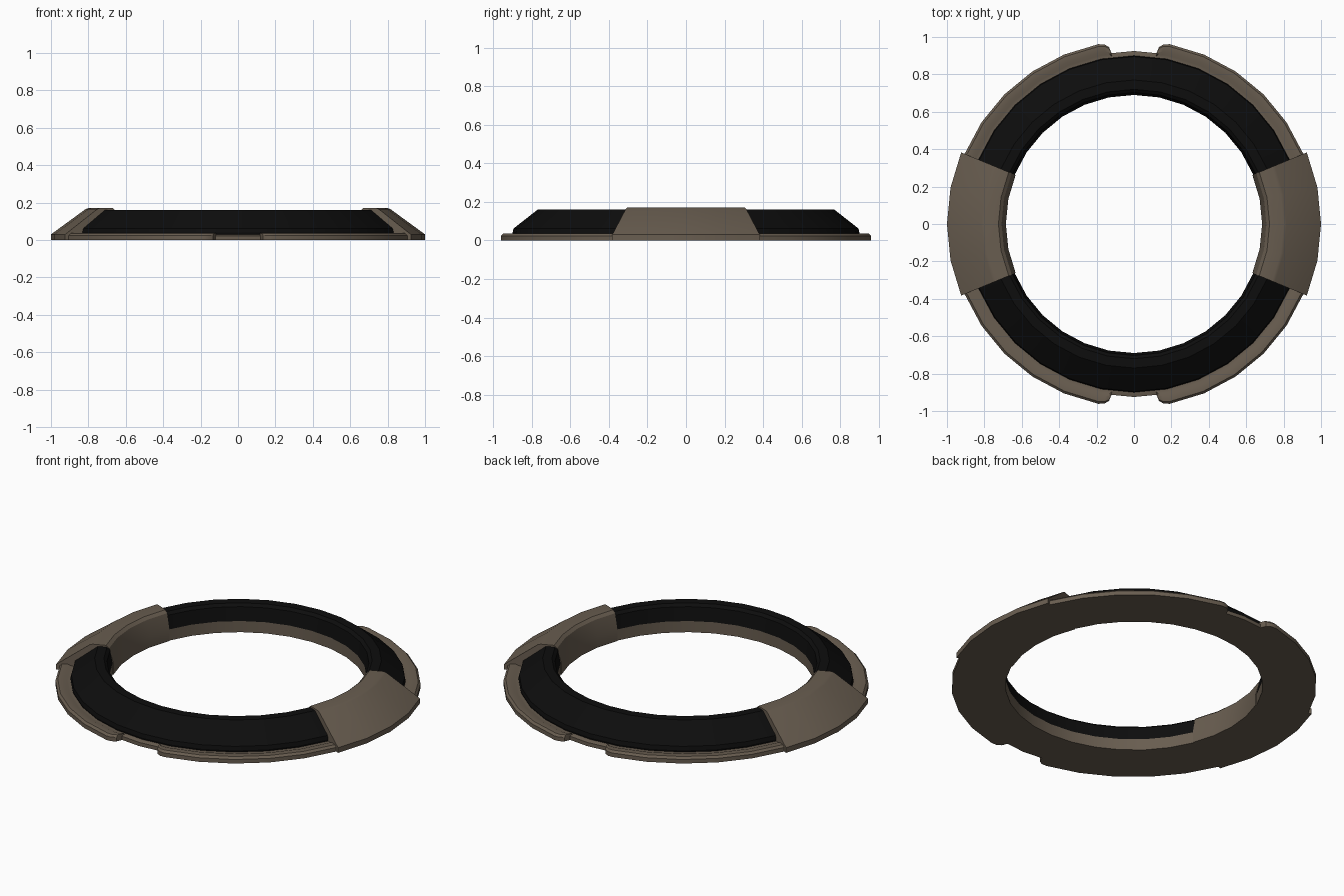
import bpy, bmesh, math

if "Cube" in bpy.data.objects:
    bpy.data.objects.remove(bpy.data.objects["Cube"])

STEP = 11.25  # the ring is a 32-gon


def material(name, rgb):
    m = bpy.data.materials.new(name)
    m.diffuse_color = (*rgb, 1)
    m.use_nodes = True
    m.node_tree.nodes["Principled BSDF"].inputs["Base Color"].default_value = m.diffuse_color
    return m


BROWN = material("brown", (0.14, 0.11, 0.08))
BLACK = material("black", (0.004, 0.004, 0.004))


def arc(name, profile, stations, mat, sx=1, sy=1):
    """Sweep an (r, z) profile over (angle, width scale) stations, with capped ends."""
    bm = bmesh.new()
    r0 = min(r for r, z in profile)
    rows = []
    for deg, s in stations:
        a = math.radians(deg)
        row = []
        for r, z in profile:
            r = r0 + (r - r0) * s
            row.append(bm.verts.new((sx * r * math.cos(a), sy * r * math.sin(a), z)))
        rows.append(row)
    n = len(profile)
    for p, q in zip(rows, rows[1:]):
        for i in range(n):
            j = (i + 1) % n
            bm.faces.new((p[i], p[j], q[j], q[i]))
    bm.faces.new(rows[0])
    bm.faces.new(rows[-1])
    bmesh.ops.recalc_face_normals(bm, faces=bm.faces)
    me = bpy.data.meshes.new(name)
    bm.to_mesh(me)
    bm.free()
    me.materials.append(mat)
    ob = bpy.data.objects.new(name, me)
    bpy.context.collection.objects.link(ob)
    bpy.ops.object.select_all(action='DESELECT')
    ob.select_set(True)
    bpy.context.view_layer.objects.active = ob
    bpy.ops.object.shade_smooth_by_angle(angle=math.radians(30))
    return ob


def steps(first, last):
    return [(i * STEP, 1) for i in range(first, last + 1)]


base = [(0.69, 0), (0.925, 0), (0.925, 0.022), (0.905, 0.028),
        (0.75, 0.03), (0.72, 0.066), (0.69, 0.066)]
pad = [(0.69, 0.066), (0.72, 0.06), (0.75, 0.028), (0.895, 0.026), (0.90, 0.04),
       (0.895, 0.062), (0.77, 0.16), (0.72, 0.16), (0.703, 0.145)]
block = [(0.685, 0), (1.0, 0), (1.0, 0.03), (0.815, 0.165), (0.80, 0.17),
         (0.725, 0.17), (0.708, 0.155), (0.685, 0.066)]
rail = [(0.92, 0), (0.98, 0), (0.98, 0.024), (0.968, 0.036),
        (0.935, 0.037), (0.918, 0.03), (0.90, 0.03), (0.90, 0.02)]

# Raised clamp blocks on left and right
for side, sx in (("right", 1), ("left", -1)):
    arc(f"{side}_block", block, steps(-2, 2), BROWN, sx)

# Base arcs, black pads and the outer rails with rounded ends
for end, sy in (("back", 1), ("front", -1)):
    arc(f"{end}_base", base, steps(2, 14), BROWN, 1, sy)
    arc(f"{end}_pad", pad, steps(2, 14), BLACK, 1, sy)
    for side, sx in (("right", 1), ("left", -1)):
        ends = [(80.6, 0.92), (82.0, 0.68), (82.5, 0.25)]
        arc(f"{end}_{side}_rail", rail, steps(2, 7) + ends, BROWN, sx, sy)
